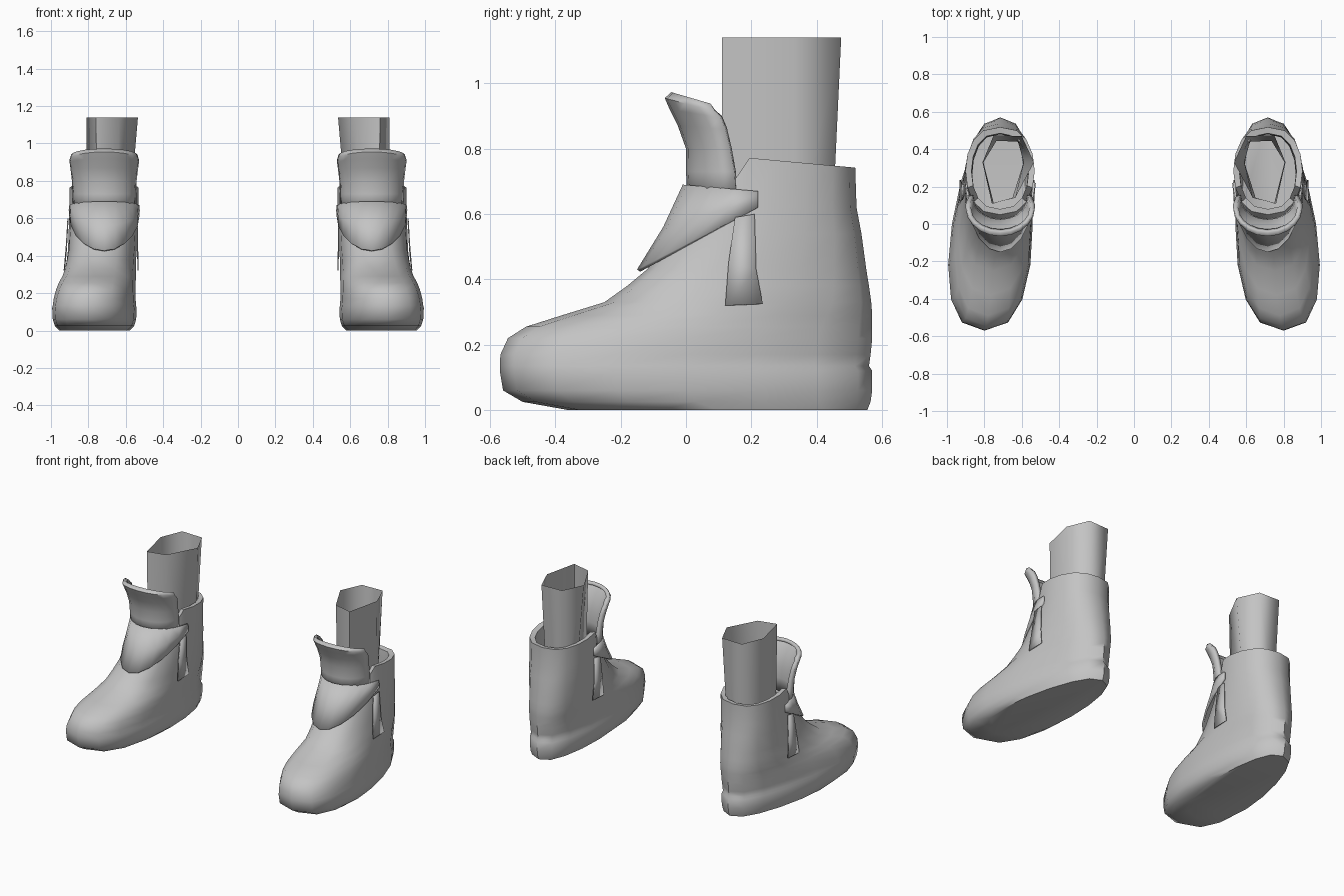
import bpy, math

grey = bpy.data.materials.new("plain_grey")
grey.diffuse_color = (0.55, 0.55, 0.55, 1)


def loft(name, rows, closed=False, cap=False, thick=0, angle=50):
    """Skin rows of points, then mirror to make the pair."""
    n = len(rows[0])
    verts = [p for row in rows for p in row]
    faces = []
    for r in range(len(rows) - 1):
        for c in range(n if closed else n - 1):
            d = (c + 1) % n
            faces.append((r * n + c, r * n + d, (r + 1) * n + d, (r + 1) * n + c))
    if cap:
        faces.append(tuple(reversed(range(n))))
    mesh = bpy.data.meshes.new(name)
    mesh.from_pydata(verts, [], faces)
    mesh.materials.append(grey)
    for p in mesh.polygons:
        p.use_smooth = True
    mesh.set_sharp_from_angle(angle=math.radians(angle))
    ob = bpy.data.objects.new(name, mesh)
    bpy.context.collection.objects.link(ob)
    if thick:
        s = ob.modifiers.new("thickness", 'SOLIDIFY')
        s.thickness, s.offset = thick, -1
    m = ob.modifiers.new("pair", 'MIRROR')
    m.use_mirror_merge = False
    return ob


def ring(z, front, back, wf, wb, cf, cb, collar=None):
    """Blunt oval outline whose width and centre blend from toe to heel."""
    pts = []
    for i in range(16):
        a = i * math.tau / 16
        t = (1 - math.cos(a)) / 2
        s = math.sin(a)
        w = (wf + (wb - wf) * t) * math.copysign(abs(s) ** 0.77, s)
        h = z
        if collar and t > 0.25:      # collar stands higher than the throat
            h = collar[0] + (collar[1] - collar[0]) * t
        pts.append((cf + (cb - cf) * t + w, front + (back - front) * t, h))
    return pts


def wrap(z, front, side, w, rise, cx=0.715):
    """U-shaped row bending around the front of the ankle."""
    row = []
    for i in range(11):
        a = (i / 5 - 1) * math.pi / 2
        k = 1 - math.cos(a)
        row.append((cx + w * math.sin(a), front + (side - front) * k, z + rise * k))
    return row


# Boot: sole, toe, ankle, collar rim and lining
boot = [ring(*r) for r in (
    (0.000, -0.36, 0.555, 0.215, 0.145, 0.80, 0.715),
    (0.025, -0.50, 0.565, 0.245, 0.160, 0.80, 0.715),
    (0.060, -0.56, 0.570, 0.258, 0.168, 0.80, 0.715),
    (0.120, -0.57, 0.570, 0.262, 0.170, 0.80, 0.715),
    (0.135, -0.57, 0.560, 0.260, 0.163, 0.80, 0.715),
    (0.170, -0.568, 0.565, 0.254, 0.165, 0.798, 0.715),
    (0.220, -0.545, 0.570, 0.240, 0.170, 0.79, 0.715),
    (0.255, -0.49, 0.570, 0.228, 0.173, 0.78, 0.715),
    (0.290, -0.38, 0.570, 0.213, 0.175, 0.765, 0.715),
    (0.330, -0.25, 0.567, 0.200, 0.177, 0.755, 0.715),
    (0.380, -0.18, 0.560, 0.193, 0.177, 0.745, 0.715),
    (0.430, -0.12, 0.552, 0.188, 0.180, 0.735, 0.715),
    (0.540, -0.03, 0.537, 0.185, 0.183, 0.725, 0.717),
    (0.620, 0.02, 0.522, 0.184, 0.184, 0.718, 0.717),
    (0.660, 0.05, 0.518, 0.185, 0.185, 0.716, 0.716, (0.785, 0.742)),
    (0.662, 0.08, 0.485, 0.153, 0.153, 0.716, 0.716, (0.780, 0.737)),
    (0.600, 0.07, 0.480, 0.150, 0.150, 0.716, 0.716, (0.700, 0.690)),
    (0.480, 0.03, 0.480, 0.150, 0.150, 0.716, 0.716),
)]
loft("boot", boot, closed=True, cap=True)

# Guard over the instep
loft("instep_guard", [wrap(0.43, -0.15, 0.22, 0.189, 0.19),
                      wrap(0.56, -0.07, 0.22, 0.190, 0.085),
                      wrap(0.69, -0.01, 0.22, 0.187, -0.02)], thick=0.012)

# Tongue flaring forward at the top
loft("tongue", [wrap(*r) for r in (
    (0.64, 0.005, 0.155, 0.168, 0),
    (0.73, 0.000, 0.148, 0.170, 0),
    (0.80, 0.000, 0.135, 0.173, 0),
    (0.87, -0.025, 0.12, 0.180, -0.01),
    (0.92, -0.05, 0.105, 0.185, -0.025),
    (0.955, -0.065, 0.085, 0.185, -0.04),
    (0.973, -0.045, 0.075, 0.178, -0.035),
)], thick=0.025)

# Hanging strap ends on the outer and inner sides
for name, top, mid, low in (("outer_strap_end", 0.912, 0.921, 0.932),
                            ("inner_strap_end", 0.535, 0.534, 0.531)):
    rows = [[(low, 0.12, 0.32), (low, 0.235, 0.325)],
            [(mid, 0.13, 0.45), (mid, 0.215, 0.43)],
            [(top, 0.15, 0.59), (top, 0.21, 0.60)]]
    if name.startswith("inner"):
        rows = [row[::-1] for row in rows]
    loft(name, rows, thick=0.006)

# Six-sided leg tube, open at the top
low = ((0.65, 0.14), (0.75, 0.11), (0.805, 0.33), (0.735, 0.445), (0.62, 0.44), (0.59, 0.33))
high = ((0.635, 0.14), (0.76, 0.11), (0.81, 0.33), (0.75, 0.475), (0.60, 0.47), (0.535, 0.33))
loft("leg", [[(x, y, 0.5) for x, y in low], [(x, y, 1.14) for x, y in high]],
     closed=True, angle=75)
